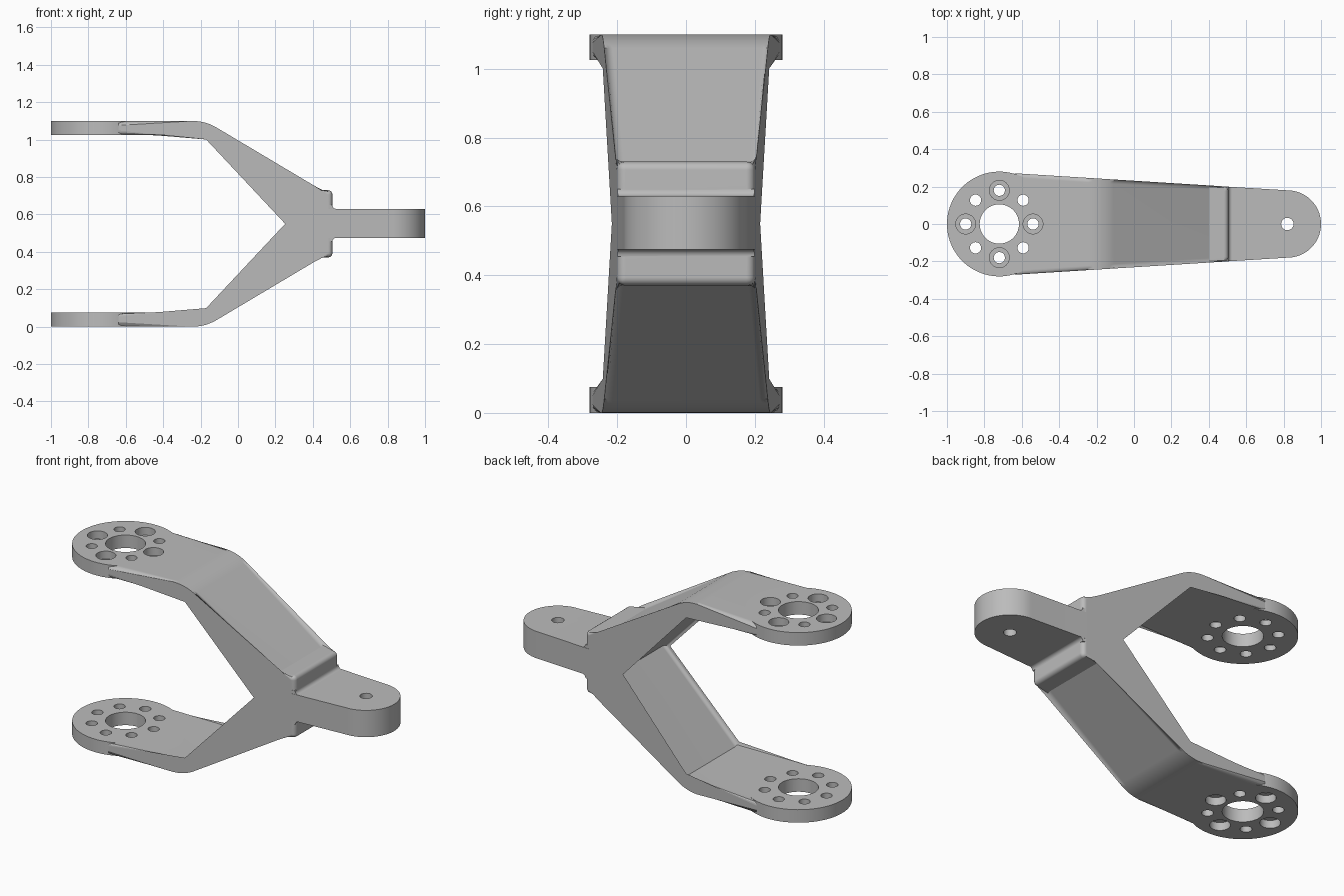
import bpy
import bmesh
from math import cos, sin, pi
from mathutils import Matrix, Vector

cube = bpy.data.objects.get("Cube")
if cube:
    bpy.data.objects.remove(cube)

MID, TOP, THICK = 0.55, 1.1, 0.075
HUB_X, HUB_R, RING_R = -0.72, 0.28, 0.18
TIP_X, TIP_R = 0.82, 0.18
ARM_X, BLOCK_X = -0.64, 0.505

metal = bpy.data.materials.new("plain grey")
metal.use_nodes = True
grey = (0.5, 0.5, 0.5, 1)
metal.diffuse_color = grey
metal.node_tree.nodes["Principled BSDF"].inputs["Base Color"].default_value = grey


def half_width(x):
    """The plan tapers evenly from the hubs to the tip."""
    return TIP_R + 0.0625 * (TIP_X - x)


def to_object(name, bm):
    bmesh.ops.recalc_face_normals(bm, faces=bm.faces)
    mesh = bpy.data.meshes.new(name)
    bm.to_mesh(mesh)
    bm.free()
    obj = bpy.data.objects.new(name, mesh)
    bpy.context.collection.objects.link(obj)
    mesh.materials.append(metal)
    return obj


def prism(bm, near, far):
    """Closed solid between two matching loops of points."""
    a = [bm.verts.new(p) for p in near]
    b = [bm.verts.new(p) for p in far]
    bm.faces.new(a)
    bm.faces.new(b[::-1])
    for i in range(len(a)):
        j = (i + 1) % len(a)
        bm.faces.new((a[i], a[j], b[j], b[i]))


def side_prism(bm, profile, inset=0):
    prism(bm, [(x, inset - half_width(x), z) for x, z in profile],
          [(x, half_width(x) - inset, z) for x, z in profile])


def cylinder(bm, x, y, r, z0, z1, segments=32):
    bmesh.ops.create_cone(bm, cap_ends=True, segments=segments, radius1=r, radius2=r,
                          depth=z1 - z0, matrix=Matrix.Translation((x, y, (z0 + z1) / 2)))


def combine(target, tool, operation):
    tool.hide_render = True
    mod = target.modifiers.new("Boolean", "BOOLEAN")
    mod.operation = operation
    mod.solver = "EXACT"
    mod.object = tool
    bpy.context.view_layer.update()
    deps = bpy.context.evaluated_depsgraph_get()
    mesh = bpy.data.meshes.new_from_object(target.evaluated_get(deps))
    target.modifiers.clear()
    target.data = mesh
    bpy.data.objects.remove(tool)


# Forked body: upper outline with a rounded bend, mirrored below
p0, p1, p2 = Vector((-0.245, TOP)), Vector((-0.17, TOP)), Vector((-0.107, 1.06))
bend = [p0 * (1 - t) ** 2 + p1 * 2 * t * (1 - t) + p2 * t * t for t in [i / 6 for i in range(7)]]
outer = [(ARM_X, TOP)] + [tuple(p) for p in bend] + [(0.4, 0.73), (BLOCK_X, 0.73)]
inner = [(-0.16, TOP - THICK), (ARM_X, TOP - THICK)]
flip = lambda pts: [(x, 2 * MID - z) for x, z in reversed(pts)]
profile = outer + flip(outer) + flip(inner) + [(0.285, MID)] + inner

bm = bmesh.new()
side_prism(bm, profile)


def is_rounded(edge):
    a, b = (v.co for v in edge.verts)
    if a.y * b.y < 0:
        return a.x > BLOCK_X - 0.01
    return max(a.x, b.x) > ARM_X + 0.01


bmesh.ops.bevel(bm, geom=[e for e in bm.edges if is_rounded(e)], affect="EDGES",
                offset=0.024, segments=4, profile=0.5, clamp_overlap=True)
fork = to_object("fork_bracket", bm)

# Round hub on the end of each arm
for z in (0, TOP - THICK):
    bm = bmesh.new()
    cylinder(bm, HUB_X, 0, HUB_R, z, z + THICK, 96)
    combine(fork, to_object("hub", bm), "UNION")

# Rounded tab
bm = bmesh.new()
outline = [(0.42, 0.0005 - half_width(0.42))]
outline += [(TIP_X + TIP_R * cos(a), TIP_R * sin(a)) for a in [pi * (i / 40 - 0.5) for i in range(41)]]
outline += [(0.42, half_width(0.42) - 0.0005)]
prism(bm, [(x, y, 0.475) for x, y in outline], [(x, y, 0.63) for x, y in outline])
combine(fork, to_object("tab", bm), "UNION")

# Concave fillets where the tab meets the block
R = 0.02
for face_z, s in ((0.63, 1), (0.475, -1)):
    arc = [(BLOCK_X + R - R * cos(a), face_z + s * (R - R * sin(a)))
           for a in [pi / 2 * i / 5 for i in range(6)]]
    arc += [(BLOCK_X + R, face_z - s * 0.02), (BLOCK_X - 0.02, face_z - s * 0.02),
            (BLOCK_X - 0.02, face_z + s * R)]
    bm = bmesh.new()
    side_prism(bm, arc, 0.001)
    combine(fork, to_object("tab_fillet", bm), "UNION")

# Through holes: hub bores, bolt circle and tab pin
bm = bmesh.new()
cylinder(bm, HUB_X, 0, 0.105, -0.1, 1.2, 64)
cylinder(bm, TIP_X, 0, 0.033, 0.3, 0.8)
for i in range(8):
    a = i * pi / 4
    cylinder(bm, HUB_X + RING_R * cos(a), RING_R * sin(a), 0.03, -0.1, 1.2)
combine(fork, to_object("holes", bm), "DIFFERENCE")

# Counterbores on the outer faces
bm = bmesh.new()
for i in range(4):
    a = i * pi / 2
    for z0, z1 in ((-0.1, 0.045), (TOP - 0.045, 1.2)):
        cylinder(bm, HUB_X + RING_R * cos(a), RING_R * sin(a), 0.053, z0, z1)
combine(fork, to_object("counterbores", bm), "DIFFERENCE")

# Smooth curves, crisp corners, flat broad faces
bpy.ops.object.select_all(action="DESELECT")
fork.select_set(True)
bpy.context.view_layer.objects.active = fork
bpy.ops.object.shade_smooth_by_angle()
normals = fork.modifiers.new("Weighted Normal", "WEIGHTED_NORMAL")
normals.keep_sharp = True
